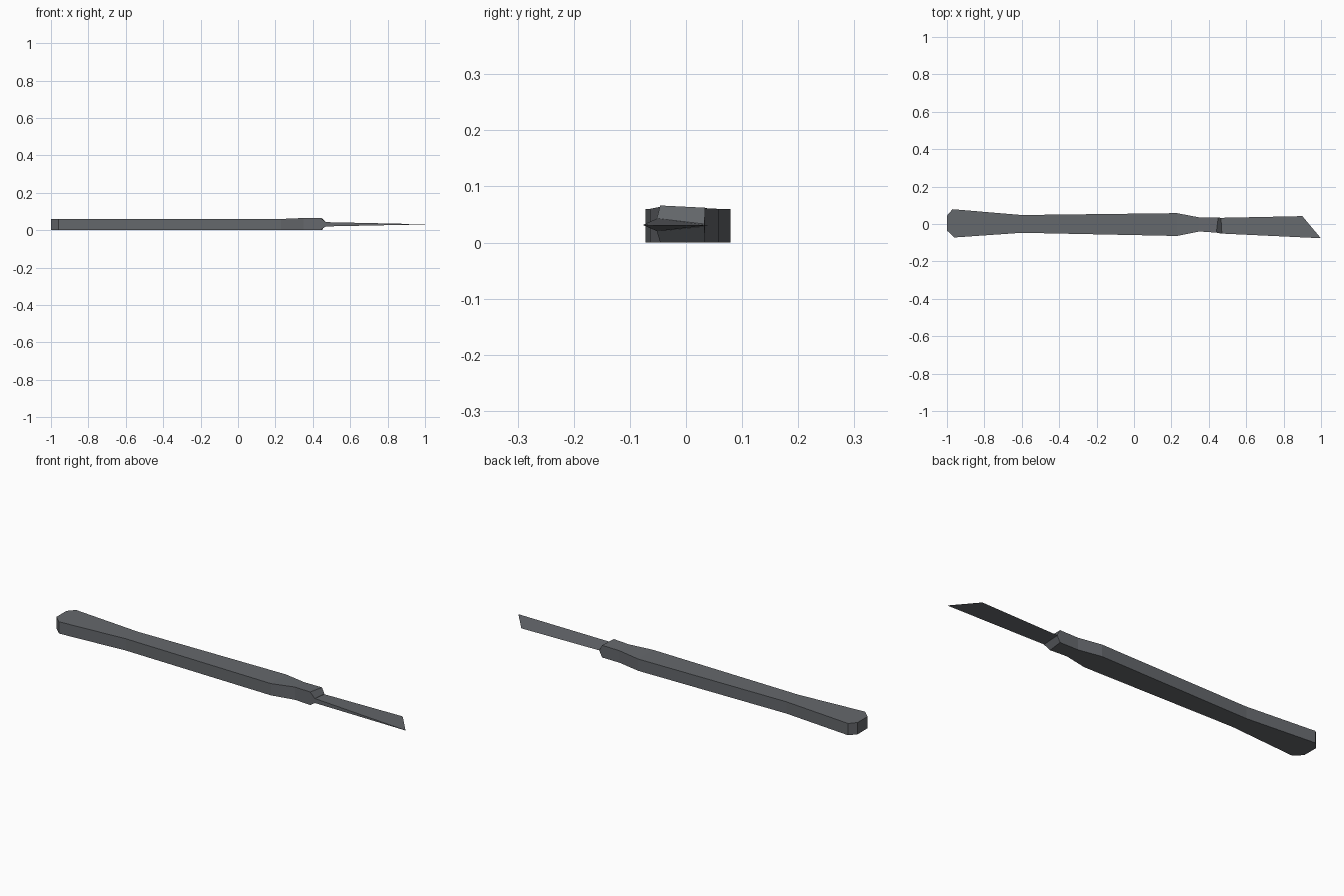
import bpy, bmesh

if "Cube" in bpy.data.objects:
    bpy.data.objects.remove(bpy.data.objects["Cube"])

steel = bpy.data.materials.new("dark grey steel")
steel.diffuse_color = (0.13, 0.138, 0.15, 1)
steel.use_nodes = True
steel.node_tree.nodes["Principled BSDF"].inputs["Base Color"].default_value = steel.diffuse_color


def loft(name, rings, cap_end=True):
    """Skin a row of equal-sized rings and close the ends."""
    bm = bmesh.new()
    rows = [[bm.verts.new(p) for p in r] for r in rings]
    n = len(rows[0])
    for a, b in zip(rows, rows[1:]):
        for i in range(n):
            j = (i + 1) % n
            bm.faces.new((a[i], a[j], b[j], b[i]))
    bm.faces.new(rows[0])
    if cap_end:
        bm.faces.new(rows[-1])
    bmesh.ops.remove_doubles(bm, verts=bm.verts, dist=1e-5)
    bmesh.ops.recalc_face_normals(bm, faces=bm.faces)
    me = bpy.data.meshes.new(name)
    bm.to_mesh(me)
    bm.free()
    me.materials.append(steel)
    ob = bpy.data.objects.new(name, me)
    bpy.context.collection.objects.link(ob)
    return ob


# Handle: x and y of the front edge, x and y of the back edge, then
# bottom and top heights at the front edge and at the back edge
stations = [
    (-1.00, -0.035, -1.00, 0.045, 0.0, 0.06, 0.0, 0.06),
    (-0.96, -0.072, -0.97, 0.079, 0.0, 0.06, 0.0, 0.06),
    (-0.60, -0.047, -0.60, 0.048, 0.0, 0.06, 0.0, 0.06),
    (0.23, -0.064, 0.23, 0.058, 0.0, 0.06, 0.0, 0.06),
    (0.35, -0.040, 0.35, 0.035, 0.0, 0.065, 0.0, 0.061),
    (0.44, -0.046, 0.45, 0.034, 0.0, 0.066, 0.0, 0.062),
    (0.47, -0.052, 0.465, 0.033, 0.020, 0.043, 0.029, 0.033),
]
loft("handle", [[(xf, yf, bf), (xb, yb, bb), (xb, yb, tb), (xf, yf, tf)]
                for xf, yf, xb, yb, bf, tf, bb, tb in stations])

# Blade: wedge with a thick front spine thinning to the slanted tip
mid = 0.0312
loft("blade", [
    [(0.465, -0.051, 0.020), (0.465, 0.033, mid), (0.465, -0.051, 0.043)],
    [(0.999, -0.076, mid - 0.0005), (0.90, 0.042, mid), (0.999, -0.076, mid + 0.0005)],
])
